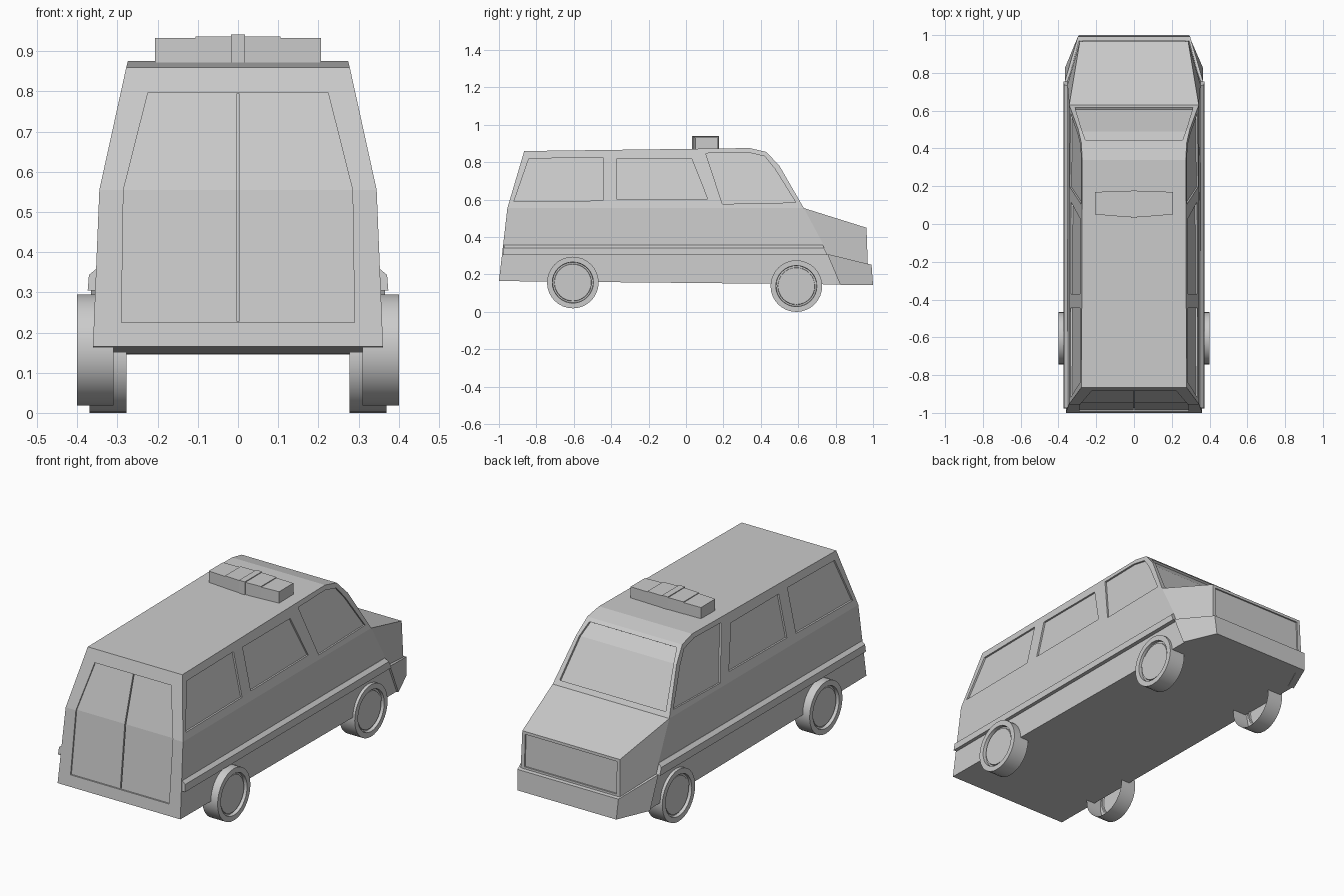
import bpy, bmesh, math

if "Cube" in bpy.data.objects:
    bpy.data.objects.remove(bpy.data.objects["Cube"])


def finish(name, bm, helper=False):
    bmesh.ops.recalc_face_normals(bm, faces=bm.faces[:])
    me = bpy.data.meshes.new(name)
    bm.to_mesh(me)
    bm.free()
    ob = bpy.data.objects.new(name, me)
    bpy.context.collection.objects.link(ob)
    if helper:
        ob.hide_render = True
        ob.display_type = 'WIRE'
    return ob


def loft(name, rings, helper=False):
    """Bridge equal-length closed rings and cap both ends."""
    bm = bmesh.new()
    vs = [[bm.verts.new(p) for p in r] for r in rings]
    n = len(rings[0])
    for a, b in zip(vs, vs[1:]):
        for i in range(n):
            j = (i + 1) % n
            bm.faces.new((a[i], a[j], b[j], b[i]))
    bm.faces.new(vs[0])
    bm.faces.new(vs[-1])
    return finish(name, bm, helper)


def cut(target, cutter):
    m = target.modifiers.new(cutter.name, 'BOOLEAN')
    m.operation = 'DIFFERENCE'
    m.solver = 'EXACT'
    m.object = cutter


# Van shell: one side outline mirrored, then bridged across
outline = [(.361, -1, .165), (.345, -.955, .555), (.278, -.865, .86), (.274, .34, .876),
           (.279, .43, .855), (.295, .50, .78), (.343, .63, .555), (.287, .965, .45),
           (.292, .972, .25), (.295, .975, .147), (.357, .82, .147), (.352, .735, .36)]
bm = bmesh.new()
right = [bm.verts.new(p) for p in outline]
left = [bm.verts.new((-x, y, z)) for x, y, z in outline]
for side in (right, left):
    for ids in ((1, 2, 3, 4, 5, 6), (0, 1, 6, 11, 10), (6, 7, 8, 9, 10, 11)):
        bm.faces.new([side[i] for i in ids])
for i in range(11):
    j = (i + 1) % 11
    bm.faces.new((right[i], right[j], left[j], left[i]))
body = finish("van_body", bm)

# Recessed side windows, following the lean of the upper side
windows = {
    "rear_window": [(-.92, .59), (-.84, .82), (-.445, .825), (-.445, .595)],
    "middle_window": [(-.37, .60), (-.37, .82), (.03, .82), (.115, .605)],
    "front_window": [(.195, .577), (.105, .848), (.33, .853), (.42, .832), (.475, .765), (.587, .585)],
}
for name, poly in windows.items():
    for s, tag in ((1, "right"), (-1, "left")):
        rings = [[(s * (.345 - .22 * (z - .555) + d), y, z) for y, z in poly] for d in (-.01, .05)]
        cut(body, loft(f"{name}_cutter_{tag}", rings, True))


def panel(name, rows, dy, dz, depth):
    """Cutter for a recess; rows are (left x, right x, y, z) along the surface."""
    rings = []
    for x0, x1, y, z in rows:
        i, o = (y - dy * depth, z - dz * depth), (y + dy * .05, z + dz * .05)
        rings.append([(x0, *i), (x1, *i), (x1, *o), (x0, *o)])
    cut(body, loft(name, rings, True))


# Rear doors with centre groove, windscreen and grille
panel("rear_doors_cutter", [(-.29, .29, -.993, .225), (-.285, .285, -.955, .555),
                            (-.224, .224, -.8836, .797)], -1, 0, .008)
panel("door_groove_cutter", [(-.003, .003, -.993, .227), (-.003, .003, -.955, .555),
                             (-.003, .003, -.8842, .795)], -1, 0, .02)
panel("windscreen_cutter", [(-.312, .312, .616, .579), (-.277, .277, .50, .78),
                            (-.257, .257, .445, .839)], .86, .5, .012)
panel("grille_cutter", [(-.27, .27, .972, .265), (-.27, .27, .9655, .435)], 1, 0, .008)

# Side rub strips
for s, tag in ((1, "right"), (-1, "left")):
    section = [(.335, .305), (.374, .305), (.371, .343), (.352, .359), (.335, .359)]
    loft(f"side_strip_{tag}", [[(s * x, -.978 + (z - .305) * .1, z) for x, z in section],
                               [(s * x, .755 - (z - .305) * .45, z) for x, z in section]])

# Front bumper wrapping round the nose
end = [(.366, .755, .31), (.366, .825, .145), (.33, .825, .145), (.33, .755, .31)]
corner = [(.297, .992, .252), (.29, 1.0, .145), (.27, .955, .145), (.27, .955, .256)]
flip = lambda r: [(-x, y, z) for x, y, z in r]
loft("front_bumper", [end, corner, flip(corner), flip(end)])

# Roof light bar: two wings, raised centre and a divider
def bar(name, stations, z1):
    loft(name, [[(x, y0, .868), (x, y1, .868), (x, y1, z1), (x, y0, z1)] for x, y0, y1 in stations])


for s, tag in ((1, "right"), (-1, "left")):
    bar(f"light_bar_wing_{tag}", [(s * .105, .043, .172), (s * .207, .05, .17)], .933)
bar("light_bar_centre", [(-.106, .042, .173), (0, .036, .175), (.106, .042, .173)], .937)
bar("light_bar_divider", [(-.017, .033, .177), (.017, .033, .177)], .941)


# Wheels: lathed tyre with a recessed rim disc
def wheel(name, s, y, z, x_in, x_out, n=32):
    profile = [(.138, x_in), (.138, x_out), (.11, x_out), (.108, x_out - .018),
               (.100, x_out - .018), (.098, x_out - .01)]
    bm = bmesh.new()
    rings = [[bm.verts.new((s * x, y + r * math.cos(2 * math.pi * k / n),
                            z + r * math.sin(2 * math.pi * k / n))) for k in range(n)]
             for r, x in profile]
    for a, b in zip(rings, rings[1:]):
        for k in range(n):
            j = (k + 1) % n
            bm.faces.new((a[k], a[j], b[j], b[k]))
    bm.faces.new(rings[-1])
    ob = finish(name, bm)
    bpy.ops.object.select_all(action='DESELECT')
    bpy.context.view_layer.objects.active = ob
    ob.select_set(True)
    bpy.ops.object.shade_smooth_by_angle(angle=math.radians(30))


for s, tag in ((1, "right"), (-1, "left")):
    wheel(f"rear_wheel_{tag}", s, -.605, .157, .31, .40)
    wheel(f"front_wheel_{tag}", s, .59, .138, .278, .37)
